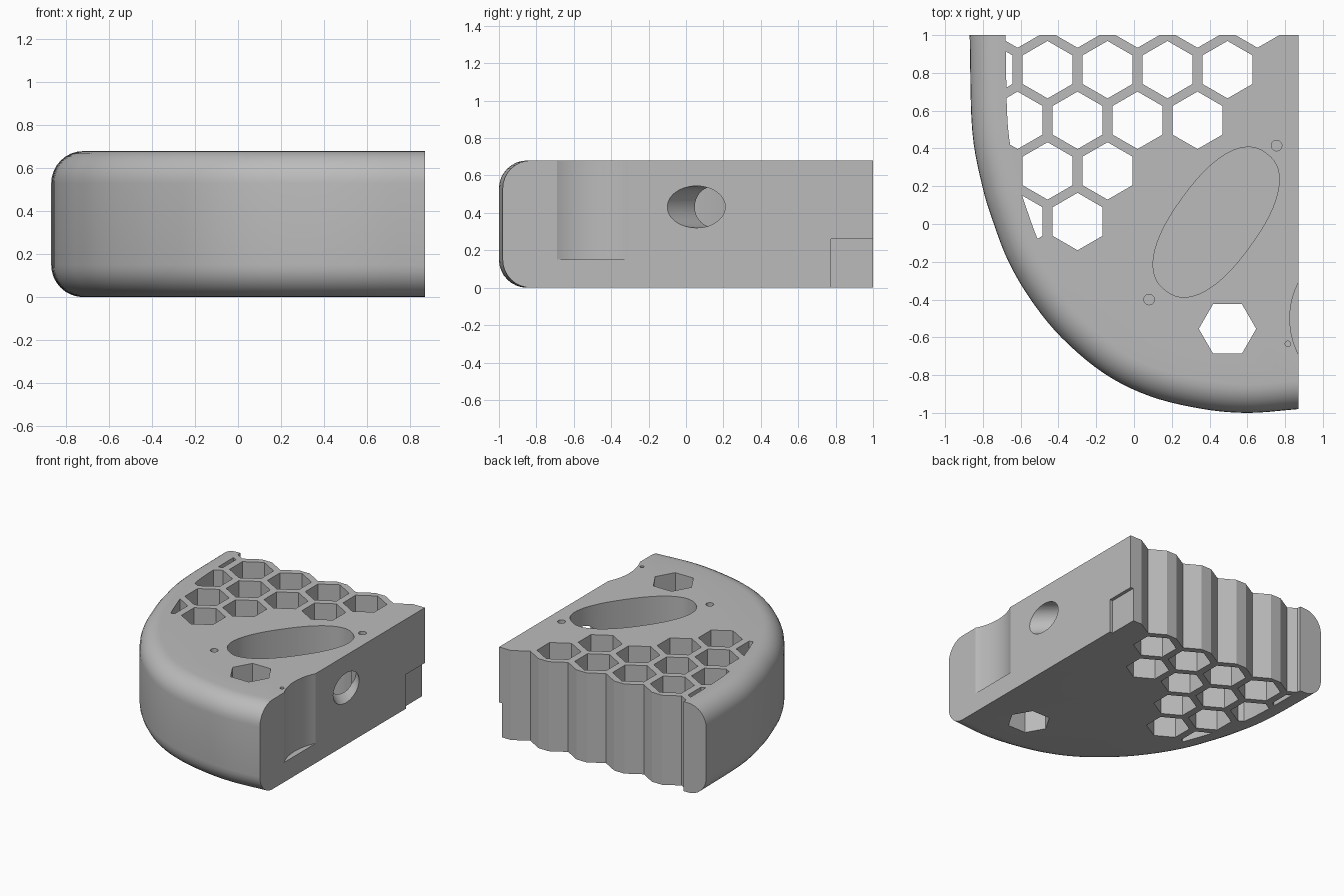
import bpy, bmesh, math
from mathutils import Vector, Matrix

cube = bpy.data.objects.get("Cube")
if cube:
    bpy.data.objects.remove(cube, do_unlink=True)

HEIGHT, ROUND, RIGHT = 0.68, 0.15, 0.87

grey = bpy.data.materials.new("plain grey")
grey.use_nodes = True
grey.diffuse_color = (0.5, 0.5, 0.5, 1)
grey.node_tree.nodes["Principled BSDF"].inputs["Base Color"].default_value = (0.5, 0.5, 0.5, 1)


def add_object(name, bm):
    bmesh.ops.recalc_face_normals(bm, faces=bm.faces)
    mesh = bpy.data.meshes.new(name)
    bm.to_mesh(mesh)
    bm.free()
    mesh.materials.append(grey)
    obj = bpy.data.objects.new(name, mesh)
    bpy.context.collection.objects.link(obj)
    return obj


def loft(bm, layers):
    """Stack closed rings of (points, z) and cap both ends."""
    rings = [[bm.verts.new((p[0], p[1], z)) for p in pts] for pts, z in layers]
    for low, high in zip(rings, rings[1:]):
        for i in range(len(low)):
            j = (i + 1) % len(low)
            bm.faces.new((low[i], low[j], high[j], high[i]))
    bm.faces.new(rings[0])
    bm.faces.new(rings[-1])


def prism(name, outlines, z0=-0.1, z1=HEIGHT + 0.1):
    bm = bmesh.new()
    for pts in outlines:
        loft(bm, [(pts, z0), (pts, z1)])
    return add_object(name, bm)


def polygon(x, y, r, sides, turn=0.0):
    return [(x + r * math.cos(math.tau * i / sides + turn),
             y + r * math.sin(math.tau * i / sides + turn)) for i in range(sides)]


def boolean(target, cutter, operation="DIFFERENCE"):
    cutter.hide_render = True
    mod = target.modifiers.new("cut", "BOOLEAN")
    mod.operation, mod.solver, mod.object = operation, "EXACT", cutter
    bpy.context.view_layer.objects.active = target
    bpy.ops.object.modifier_apply(modifier=mod.name)
    bpy.data.objects.remove(cutter, do_unlink=True)


# Curved outer wall, smoothed through a few points
KEYS = [Vector(p) for p in (
    (-0.87, 1), (-0.857, 0.5), (-0.803, 0.2), (-0.742, 0), (-0.664, -0.2),
    (-0.547, -0.4), (-0.385, -0.6), (-0.16, -0.79), (0.08, -0.91),
    (0.35, -0.977), (0.6, -1), (RIGHT, -0.98))]
ext = [2 * KEYS[0] - KEYS[1]] + KEYS + [2 * KEYS[-1] - KEYS[-2]]
wall = []
for a, b, c, d in zip(ext, ext[1:], ext[2:], ext[3:]):
    for s in range(5):
        t = s / 5
        wall.append(0.5 * (2 * b + (c - a) * t + (2 * a - 5 * b + 4 * c - d) * t ** 2
                           + (3 * b - a - 3 * c + d) * t ** 3))
wall.append(KEYS[-1])


def inset(dist):
    pts = []
    for i, p in enumerate(wall):
        if i == 0:
            n = Vector((1, 0))
        elif i == len(wall) - 1:
            n = Vector((0, 1))
        else:
            t = (wall[i + 1] - wall[i - 1]).normalized()
            n = Vector((-t.y, t.x))
        q = p + n * dist
        pts.append((min(q.x, RIGHT), min(q.y, 1)))
    return pts


# Main block with rounded upper and lower rims
layers = []
for i in range(9):
    a = math.pi / 2 * i / 8
    layers.append((ROUND * (1 - math.sin(a)), ROUND * (1 - math.cos(a))))
layers += [(d, HEIGHT - z) for d, z in reversed(layers)]
bm = bmesh.new()
loft(bm, [(inset(d) + [(RIGHT, 1)], z) for d, z in layers])
body = add_object("rounded_block", bm)

# Honeycomb cells, trimmed parallel to the outer wall
PITCH, FIRST, R = 0.3175, -0.775, 0.152
cells = []
for row, (start, count) in enumerate([(1, 5), (0, 5), (1, 4), (2, 2), (1, 2)]):
    for k in range(count):
        x = FIRST + PITCH * (k + start / 2)
        cells.append(polygon(x, 1.085 - 0.268 * row, R, 6, math.pi / 6))
comb = prism("honeycomb_cutter", cells)
border = inset(0.19)
limit = prism("honeycomb_limit", [[(border[0][0], 1.3)] + border + [(RIGHT, 1.3)]], -0.2, 1)
boolean(comb, limit, "INTERSECT")
boolean(body, comb)

# Single hexagonal through hole
boolean(body, prism("hex_hole_cutter", [polygon(0.495, -0.555, R, 6)]))

# Slanted oval pocket
tilt = Matrix.Rotation(math.radians(54), 2)
oval = []
for i in range(64):
    c, s = math.cos(math.tau * i / 64), math.sin(math.tau * i / 64)
    p = Vector((math.copysign(0.45 * abs(c) ** 0.85, c), math.copysign(0.22 * abs(s) ** 0.85, s)))
    oval.append(tilt @ p + Vector((0.435, 0.01)))
boolean(body, prism("oval_pocket_cutter", [oval], 0.15))

# Scoop on the flat side
boolean(body, prism("side_scoop_cutter", [polygon(0.825 + 0.42, -0.5, 0.42, 96)], 0.15))

# Shallow notch at the lower rear corner
boolean(body, prism("corner_notch_cutter",
                    [[(0.845, 0.775), (1, 0.775), (1, 1.1), (0.845, 1.1)]], -0.1, 0.26))

# Small blind screw holes
boolean(body, prism("screw_hole_cutter", [
    polygon(0.755, 0.415, 0.028, 20), polygon(0.08, -0.4, 0.028, 20),
    polygon(0.815, -0.635, 0.015, 16)], 0.4))

# Angled round hole from the flat side into the pocket
bm = bmesh.new()
bmesh.ops.create_cone(bm, cap_ends=True, segments=48, radius1=0.112, radius2=0.112, depth=0.5)
drill = add_object("angled_hole_cutter", bm)
direction = Vector((-0.72, 0.69, 0)).normalized()
drill.matrix_world = (Matrix.Translation(Vector((RIGHT, 0.055, 0.432)) - direction * 0.03)
                      @ direction.to_track_quat("Z", "Y").to_matrix().to_4x4())
bpy.context.view_layer.update()
boolean(body, drill)

# Smooth curves, crisp edges
bpy.ops.object.select_all(action="DESELECT")
body.select_set(True)
bpy.context.view_layer.objects.active = body
bpy.ops.object.shade_smooth_by_angle(angle=math.radians(25))
